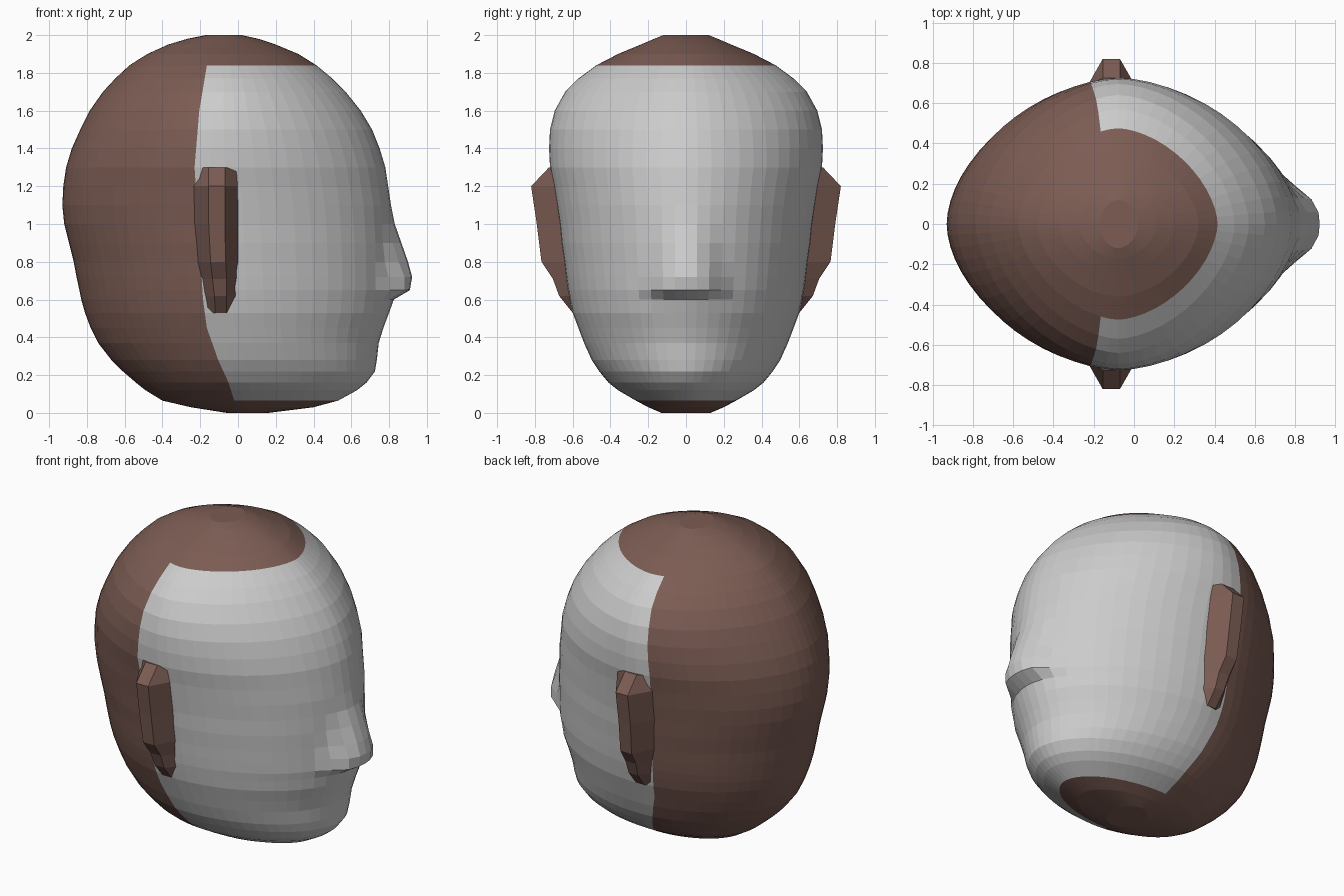
import bpy, bmesh, math

BROWN = bpy.data.materials.new("brown")
BROWN.diffuse_color = (0.2, 0.108, 0.088, 1)

# Head rings: height, back x, front x (without nose), half width
RINGS = [
    (0.0, -0.06, 0.16, 0.13), (0.03, -0.25, 0.40, 0.20), (0.065, -0.40, 0.53, 0.265),
    (0.12, -0.49, 0.63, 0.36), (0.16, -0.54, 0.68, 0.41), (0.22, -0.61, 0.725, 0.46),
    (0.28, -0.67, 0.735, 0.50), (0.37, -0.74, 0.745, 0.54), (0.45, -0.78, 0.77, 0.57),
    (0.53, -0.81, 0.80, 0.60), (0.60, -0.83, 0.81, 0.615), (0.65, -0.84, 0.82, 0.625),
    (0.72, -0.855, 0.82, 0.635), (0.80, -0.87, 0.82, 0.645), (0.90, -0.895, 0.82, 0.66),
    (1.0, -0.92, 0.815, 0.67), (1.1, -0.93, 0.81, 0.685), (1.2, -0.925, 0.795, 0.70),
    (1.3, -0.91, 0.78, 0.72), (1.4, -0.88, 0.75, 0.725), (1.5, -0.835, 0.71, 0.72),
    (1.6, -0.785, 0.65, 0.695), (1.7, -0.715, 0.57, 0.64), (1.77, -0.65, 0.50, 0.57),
    (1.84, -0.575, 0.415, 0.475), (1.9, -0.48, 0.32, 0.36), (1.95, -0.37, 0.20, 0.24),
    (1.98, -0.27, 0.11, 0.17), (2.0, -0.17, 0.02, 0.12)]
# Curves along the height: widest point, hairline x, nose depth, roundness
WIDEST = [(0, 0.06), (0.065, 0.02), (0.6, -0.04), (1.1, -0.07), (2, -0.08)]
HAIRLINE = [(0, 0.04), (0.065, -0.02), (0.16, -0.05), (0.28, -0.105), (0.45, -0.165),
            (0.6, -0.185), (1.3, -0.23), (1.6, -0.205), (1.84, -0.165), (2.0, -0.1)]
NOSE = [(0.53, 0), (0.6, 0.015), (0.65, 0.09), (0.72, 0.102), (0.8, 0.08),
        (0.9, 0.045), (1.0, 0.015), (1.1, 0)]
ROUND = [(0, 1.95), (0.5, 1.85), (1.3, 1.8), (1.84, 1.68), (2, 1.9)]
N_FRONT, N_BACK = 16, 14


def lerp(curve, t):
    if t <= curve[0][0]:
        return curve[0][1]
    for (a, va), (b, vb) in zip(curve, curve[1:]):
        if t <= b:
            return va + (vb - va) * (t - a) / (b - a)
    return curve[-1][1]


def half_ring(z, back, front, w):
    """Half outline from the face to the back, with a column on the hairline."""
    c, h, p = lerp(WIDEST, z), lerp(HAIRLINE, z), lerp(ROUND, z)
    u = (h - c) / (c - back if h < c else front - c)
    edge = math.acos(math.copysign(abs(u) ** (p / 2), u))
    angles = [edge * i / N_FRONT for i in range(N_FRONT)]
    angles += [edge + (math.pi - edge) * i / N_BACK for i in range(N_BACK + 1)]
    pts = []
    for a in angles:
        k = math.cos(a)
        x = c + (front - c if k > 0 else back - c) * abs(k) ** (2 / p)
        y = w * max(math.sin(a), 0) ** (2 / p) if a < math.pi else 0
        if k > 0:
            wing = 0.235 - 0.2 * max(z - 0.65, 0)
            x += lerp(NOSE, z) * min(max((wing - y) / 0.12, 0), 1)
        pts.append((x, y, z))
    return pts


def finish(bm, name, mat):
    """Turn the half mesh into a mirrored object."""
    bmesh.ops.delete(bm, geom=[v for v in bm.verts if not v.link_faces], context='VERTS')
    bmesh.ops.recalc_face_normals(bm, faces=bm.faces)
    me = bpy.data.meshes.new(name)
    bm.to_mesh(me)
    bm.free()
    ob = bpy.data.objects.new(name, me)
    bpy.context.collection.objects.link(ob)
    if mat:
        me.materials.append(mat)
    m = ob.modifiers.new("mirror", 'MIRROR')
    m.use_axis = (False, True, False)
    return ob


def loft(rings, name, mat, keep=lambda r, c: True, caps=True):
    bm = bmesh.new()
    rows = [[bm.verts.new(p) for p in ring] for ring in rings]
    for r in range(len(rows) - 1):
        for c in range(len(rows[r]) - 1):
            if keep(r, c):
                bm.faces.new((rows[r][c], rows[r][c + 1], rows[r + 1][c + 1], rows[r + 1][c]))
    if caps:
        bm.faces.new(rows[0])
        bm.faces.new(rows[-1])
    return finish(bm, name, mat)


# Face and hair share one lofted head surface
def is_hair(r, c):
    return c >= N_FRONT or RINGS[r][0] < 0.06 or RINGS[r][0] > 1.83


head = [half_ring(*ring) for ring in RINGS]
loft(head, "face", None, lambda r, c: not is_hair(r, c), caps=False)
loft(head, "hair", BROWN, is_hair)

# Ears: height, outer y, base y, then four x positions from back to front
EARS = [
    (0.53, 0.60, 0.56, -0.175, -0.12, -0.06, 0.02),
    (0.62, 0.672, 0.58, -0.19, -0.125, -0.06, 0.02),
    (0.71, 0.705, 0.59, -0.205, -0.135, -0.06, 0.02),
    (0.80, 0.765, 0.61, -0.22, -0.145, -0.065, 0.018),
    (1.0, 0.79, 0.64, -0.235, -0.155, -0.07, 0.015),
    (1.2, 0.82, 0.67, -0.24, -0.155, -0.07, 0.012),
    (1.3, 0.725, 0.68, -0.235, -0.155, -0.07, 0.01)]
loft([[(a, yb, z), (b, yo, z), (c, yo, z), (d, yb, z)]
      for z, yo, yb, a, b, c, d in EARS], "ears", BROWN)
